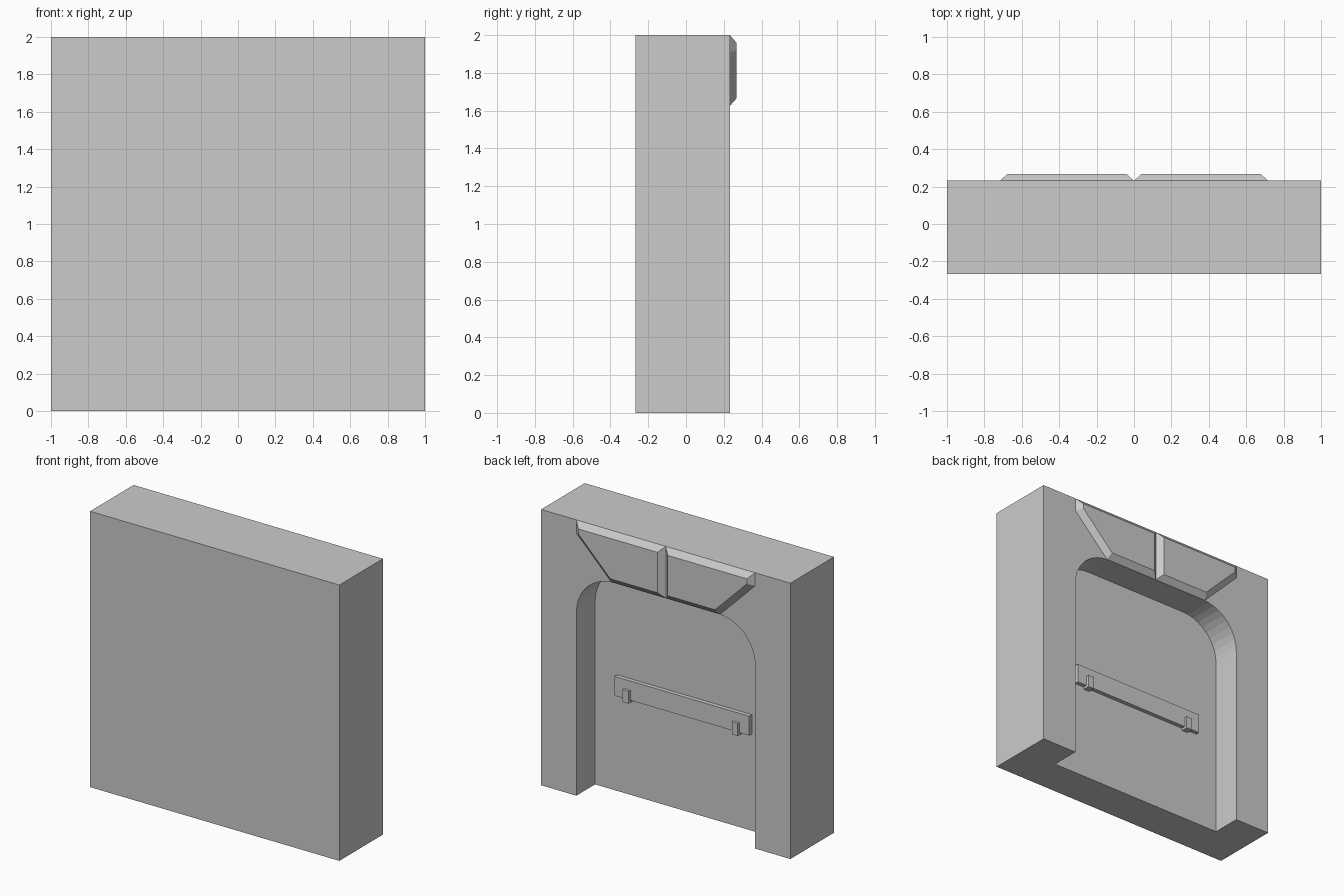
import bpy, bmesh
from math import sin, cos, pi

if "Cube" in bpy.data.objects:
    bpy.data.objects.remove(bpy.data.objects["Cube"])

BACK, FLOOR = 0.232, 0.017      # rear face of wall, floor of the recess


def finish(name, bm):
    bmesh.ops.recalc_face_normals(bm, faces=bm.faces)
    me = bpy.data.meshes.new(name)
    bm.to_mesh(me)
    bm.free()
    ob = bpy.data.objects.new(name, me)
    bpy.context.collection.objects.link(ob)
    return ob


def prism(name, pts, y0, y1):
    """Extrude an x-z outline from y0 to y1."""
    bm = bmesh.new()
    f = bm.faces.new([bm.verts.new((x, y0, z)) for x, z in pts])
    ext = bmesh.ops.extrude_face_region(bm, geom=[f], use_keep_orig=True)
    verts = [v for v in ext["geom"] if isinstance(v, bmesh.types.BMVert)]
    bmesh.ops.translate(bm, verts=verts, vec=(0, y1 - y0, 0))
    return finish(name, bm)


def box(name, x0, x1, y0, y1, z0, z1):
    return prism(name, [(x0, z0), (x1, z0), (x1, z1), (x0, z1)], y0, y1)


def mirror_x(ob):
    mod = ob.modifiers.new("mirror", 'MIRROR')
    mod.use_mirror_merge = False


# wall with a round-cornered doorway recess cut into the back
wall = box("wall", -1, 1, -0.267, BACK, 0, 2)
W, TOP, R, N = 0.717, 1.623, 0.295, 10
half = [(W - R + R * cos(a), TOP - R + R * sin(a))
        for a in (pi / 2 * i / N for i in range(N + 1))]
arch = [(W, -0.1)] + half
arch += [(-x, z) for x, z in reversed(arch)]
cutter = prism("recess_cutter", arch, FLOOR, 0.5)
cutter.hide_render = True
mod = wall.modifiers.new("recess", 'BOOLEAN')
mod.operation, mod.solver, mod.object = 'DIFFERENCE', 'EXACT', cutter
bpy.context.view_layer.objects.active = wall
bpy.ops.object.modifier_apply(modifier=mod.name)
bpy.data.objects.remove(cutter)

# bevelled panels above the doorway
bm = bmesh.new()
outline = [(0, 1.625), (0, 2), (0.717, 2), (0.717, 1.905), (0.437, 1.625)]
base = [bm.verts.new((x, BACK, z)) for x, z in outline]
face = bm.faces.new(base)
face.normal_update()
if face.normal.y < 0:
    face.normal_flip()
bmesh.ops.inset_individual(bm, faces=[face], thickness=0.041, depth=0.036,
                           use_even_offset=True)
bm.faces.new(base)
mirror_x(finish("header_panel", bm))

# push bar on the door and its two clips
box("door_bar", -0.54, 0.54, FLOOR, FLOOR + 0.03, 0.702, 0.842)
mirror_x(box("bar_clip", 0.414, 0.462, FLOOR, FLOOR + 0.05, 0.685, 0.775))
